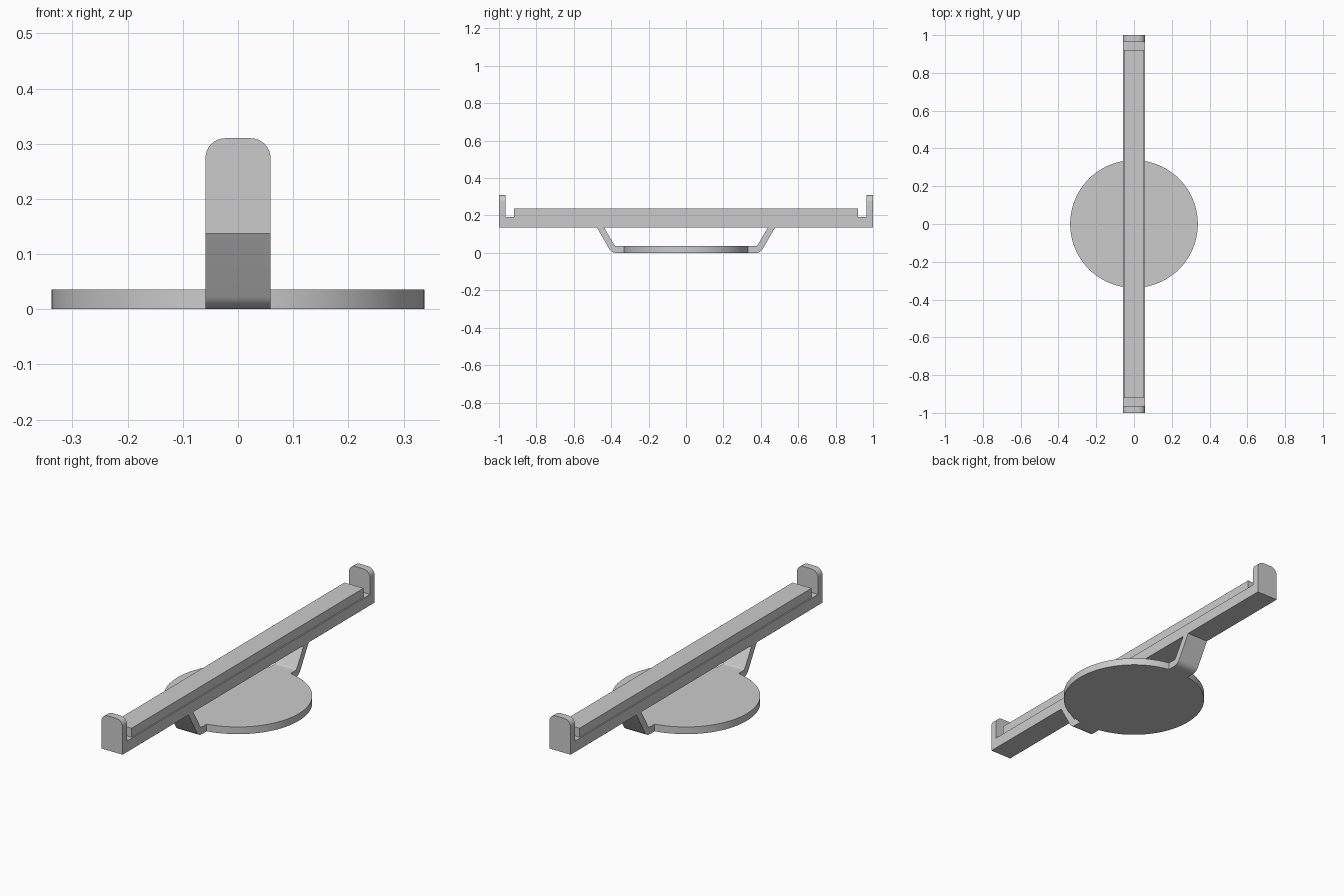
import bpy, bmesh, math
from mathutils import Vector

cube = bpy.data.objects.get("Cube")
if cube:
    bpy.data.objects.remove(cube, do_unlink=True)

grey = bpy.data.materials.new("plain grey")
grey.use_nodes = True
GREY = (0.6, 0.6, 0.6, 1)
grey.diffuse_color = GREY
grey.node_tree.nodes["Principled BSDF"].inputs["Base Color"].default_value = GREY

HALF = 0.059      # half width of the bar
BAR_Z = 0.137     # underside of the bar
LEDGE_Z = 0.192   # floor of the end slots
DISC_H = 0.036


def prism(name, points, depth, smooth=False):
    """Extrude a closed outline of 3D points along the depth vector."""
    bm = bmesh.new()
    face = bm.faces.new([bm.verts.new(p) for p in points])
    new = bmesh.ops.extrude_face_region(bm, geom=[face])["geom"]
    bmesh.ops.translate(bm, vec=depth, verts=[v for v in new if isinstance(v, bmesh.types.BMVert)])
    bmesh.ops.recalc_face_normals(bm, faces=bm.faces)
    mesh = bpy.data.meshes.new(name)
    bm.to_mesh(mesh)
    bm.free()
    mesh.materials.append(grey)
    obj = bpy.data.objects.new(name, mesh)
    bpy.context.collection.objects.link(obj)
    if smooth:
        bpy.ops.object.select_all(action="DESELECT")
        obj.select_set(True)
        bpy.context.view_layer.objects.active = obj
        bpy.ops.object.shade_smooth_by_angle(angle=math.radians(30))
    return obj


def box(name, hx, hy, z0, z1):
    outline = [(-hx, -hy, z0), (hx, -hy, z0), (hx, hy, z0), (-hx, hy, z0)]
    return prism(name, outline, (0, 0, z1 - z0))


def fillet(a, corner, b, radius, steps=8):
    """Points of a round of the given radius at a corner between a and b."""
    a, c, b = Vector(a), Vector(corner), Vector(b)
    u, v = (a - c).normalized(), (b - c).normalized()
    half = u.angle(v) / 2
    center = c + (u + v).normalized() * radius / math.sin(half)
    reach = radius / math.tan(half)
    start = (c + u * reach - center).normalized()
    end = (c + v * reach - center).normalized()
    return [center + start.slerp(end, i / steps) * radius for i in range(steps + 1)]


# Round base
base = [(0.338 * math.cos(t), 0.338 * math.sin(t), 0)
        for t in (math.tau * i / 96 for i in range(96))]
prism("base_disc", base, (0, 0, DISC_H), smooth=True)

# Long bar and the slightly narrower rail on top of it
box("bar", HALF, 1.0, BAR_Z, LEDGE_Z)
box("top_rail", 0.053, 0.92, LEDGE_Z, 0.238)

for side, name in ((-1, "front"), (1, "back")):
    # Upright end stop with rounded top corners
    y = side * 0.964
    low_l, low_r = (-HALF, y, LEDGE_Z), (HALF, y, LEDGE_Z)
    top_l, top_r = (-HALF, y, 0.31), (HALF, y, 0.31)
    stop = [low_l] + fillet(low_l, top_l, top_r, 0.036) + fillet(top_l, top_r, low_r, 0.036) + [low_r]
    prism(name + "_end_stop", stop, (0, side * 0.036, 0), smooth=True)

    # Bent strap rising from the base to the bar
    def p(y, z):
        return (-HALF, side * y, z)
    outer = fillet(p(0.3, 0), p(0.398, 0), p(0.477, BAR_Z), 0.045)
    inner = fillet(p(0.439, BAR_Z), p(0.379, DISC_H), p(0.3, DISC_H), 0.012)
    strap = [p(0.32, 0)] + outer + [p(0.477, BAR_Z), p(0.439, BAR_Z)] + inner + [p(0.32, DISC_H)]
    prism(name + "_strap", strap, (2 * HALF, 0, 0), smooth=True)
